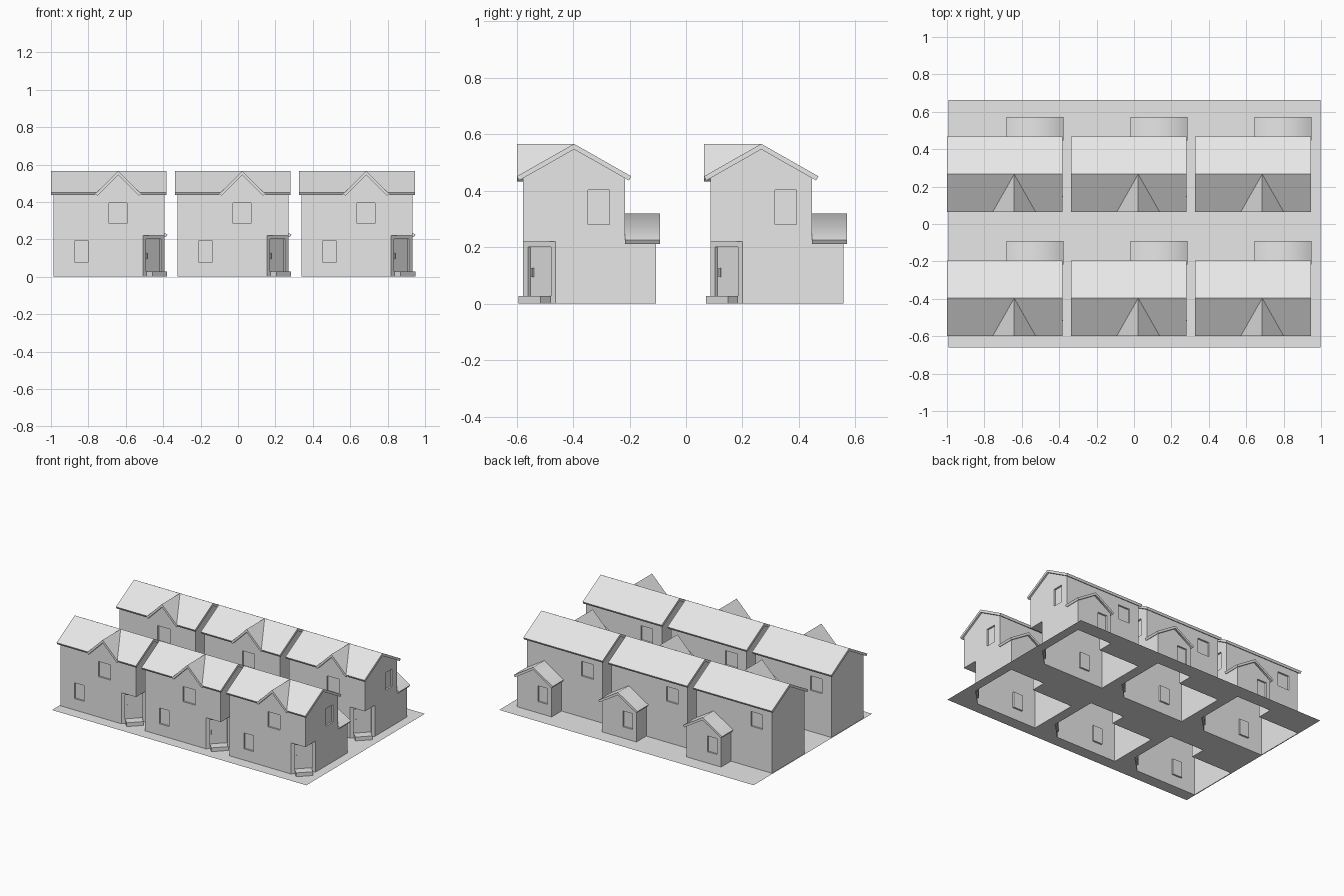
import bpy, bmesh, math
from mathutils import Matrix, Vector

cube = bpy.data.objects.get("Cube")
if cube:
    bpy.data.objects.remove(cube)

grey = bpy.data.materials.new("plain_grey")
grey.use_nodes = True
grey.diffuse_color = (0.8, 0.8, 0.8, 1)
grey.node_tree.nodes["Principled BSDF"].inputs["Base Color"].default_value = (0.8, 0.8, 0.8, 1)


def make(name, bm):
    bmesh.ops.recalc_face_normals(bm, faces=bm.faces)
    mesh = bpy.data.meshes.new(name)
    bm.to_mesh(mesh)
    bm.free()
    mesh.materials.append(grey)
    obj = bpy.data.objects.new(name, mesh)
    bpy.context.collection.objects.link(obj)
    return obj


def box(name, centre, size, turn=0):
    bm = bmesh.new()
    m = Matrix.Translation(centre) @ Matrix.Rotation(math.radians(turn), 4, "Z") @ Matrix.Diagonal((*size, 1))
    bmesh.ops.create_cube(bm, size=1, matrix=m)
    return make(name, bm)


def prism(name, points, start, end, axis):
    """Extrude a flat outline along an axis."""
    place = {"X": lambda a, b, t: (t, a, b), "Y": lambda a, b, t: (a, t, b), "Z": lambda a, b, t: (a, b, t)}[axis]
    bm = bmesh.new()
    face = bm.faces.new([bm.verts.new(place(a, b, start)) for a, b in points])
    grown = bmesh.ops.extrude_face_region(bm, geom=[face])["geom"]
    shift = Vector(place(0, 0, end - start))
    bmesh.ops.translate(bm, verts=[v for v in grown if isinstance(v, bmesh.types.BMVert)], vec=shift)
    return make(name, bm)


def gable(mid, half, apex, slope, floor):
    eave = apex - slope * half
    return [(mid - half, floor), (mid + half, floor), (mid + half, eave), (mid, apex), (mid - half, eave)]


def slab(mid, half, apex, slope, thick):
    """Outline of a pitched roof with square-cut eaves."""
    a = math.atan(slope)
    eave = apex - slope * half
    inner, low = half - thick * math.sin(a), eave - thick * math.cos(a)
    return [(mid - half, eave), (mid, apex), (mid + half, eave),
            (mid + inner, low), (mid, apex - thick / math.cos(a)), (mid - inner, low)]


def combine(obj, other, operation):
    mod = obj.modifiers.new("combine", "BOOLEAN")
    mod.object, mod.operation, mod.solver = other, operation, "EXACT"
    bpy.context.view_layer.update()
    mesh = bpy.data.meshes.new_from_object(obj.evaluated_get(bpy.context.evaluated_depsgraph_get()))
    obj.modifiers.clear()
    obj.data = mesh
    bpy.data.objects.remove(other)


# Main sizes of one house, with the ridge above its origin
W, D, REAR = 0.2965, 0.1805, 0.2905
RIDGE, PITCH, DORMER_X = 0.566, 0.568, 0.05
REAR_X, REAR_HALF = 0.161, 0.1355
CUT = 0.115
door_mid = Vector((W - CUT / 2, -D + CUT / 2, 0))
out = Vector((1, -1, 0)).normalized()

# Walls: main block, front gable and rear wing
walls = prism("walls", gable(0, D, RIDGE - 0.01, PITCH, 0), -W, W, "X")
combine(walls, prism("front_gable", gable(DORMER_X, 0.12, RIDGE - 0.01, 1, 0.41), -D, 0, "Y"), "UNION")
combine(walls, prism("rear_wing", gable(REAR_X, REAR_HALF, 0.31, 0.623, 0), 0.1, REAR, "Y"), "UNION")

# Cut-off entrance corner
corner = [(W - CUT - 0.1, -D - 0.1), (W + 0.1, -D - 0.1), (W + 0.1, -D + CUT + 0.1)]
combine(walls, prism("corner_cutter", corner, -0.1, 0.22, "Z"), "DIFFERENCE")

# Recessed windows and door
DEEP = 0.024
for x, y, w, low, high in [(DORMER_X, -D, 0.096, 0.286, 0.393), (-0.147, -D, 0.075, 0.08, 0.192),
                           (-0.177, D, 0.092, 0.29, 0.393), (0.095, REAR, 0.075, 0.08, 0.192)]:
    combine(walls, box("window_cutter", (x, y, (low + high) / 2), (w, DEEP, high - low)), "DIFFERENCE")
combine(walls, box("window_cutter", (W, 0.0875, 0.3415), (DEEP, 0.076, 0.123)), "DIFFERENCE")
combine(walls, box("door_cutter", door_mid + Vector((0, 0, 0.114)), (0.115, DEEP, 0.174), 45), "DIFFERENCE")

# The walls stand open at the bottom
bm = bmesh.new()
bm.from_mesh(walls.data)
floor = [f for f in bm.faces if f.normal.z < -0.9 and f.calc_center_median().z < 0.001]
bmesh.ops.delete(bm, geom=floor, context="FACES")
bm.to_mesh(walls.data)
bm.free()

# Roofs
main_roof = prism("main_roof", slab(0, 0.2025, RIDGE, PITCH, 0.017), -0.3095, 0.3095, "X")
opening = gable(DORMER_X, 0.125, RIDGE - 0.004, 1, 0.4)
combine(main_roof, prism("dormer_cutter", opening, -0.3, -0.004, "Y"), "DIFFERENCE")
dormer_roof = prism("dormer_roof", slab(DORMER_X, 0.122, RIDGE, 1, 0.015), -0.2025, 0, "Y")
rear_roof = prism("rear_roof", slab(REAR_X, 0.1525, 0.32, 0.623, 0.016), D, 0.3045, "Y")
bpy.ops.object.select_all(action="DESELECT")
rear_roof.select_set(True)
bpy.context.view_layer.objects.active = rear_roof
bpy.ops.object.shade_smooth_by_angle(angle=math.radians(75))

# Doorstep and handle
step = box("doorstep", door_mid + out * 0.0235 + Vector((0, 0, 0.0135)), (0.11, 0.05, 0.027), 45)
along = Vector((-1, -1, 0)).normalized()
handle = box("door_handle", door_mid - out * 0.009 + along * 0.042 + Vector((0, 0, 0.11)),
             (0.007, 0.008, 0.032), 45)

# Two rows of three houses
parts = [walls, main_roof, dormer_roof, rear_roof, step, handle]
spots = [(-0.6905 + 0.663 * i, -0.3965 + 0.663 * j) for j in range(2) for i in range(3)]
for n, (x, y) in enumerate(spots):
    for part in parts:
        obj = part
        if n:
            obj = part.copy()
            bpy.context.collection.objects.link(obj)
        obj.location = (x, y, 0)

# Ground sheet with an opening under each house
wing_x = REAR_X - REAR_HALF
plan = [(-W, -D), (W - CUT, -D), (W, -D + CUT), (W, REAR), (wing_x, REAR), (wing_x, D), (-W, D)]
loops = [[(-0.993, -0.661), (0.998, -0.661), (0.998, 0.663), (-0.993, 0.663)]]
loops += [[(x + a, y + b) for a, b in plan] for x, y in spots]
bm = bmesh.new()
for loop in loops:
    verts = [bm.verts.new((a, b, 0)) for a, b in loop]
    for i, v in enumerate(verts):
        bm.edges.new((verts[i - 1], v))
bmesh.ops.triangle_fill(bm, edges=bm.edges[:], use_beauty=True, normal=(0, 0, 1))
ground = make("ground_sheet", bm)
if ground.data.polygons[0].normal.z < 0:
    ground.data.flip_normals()
